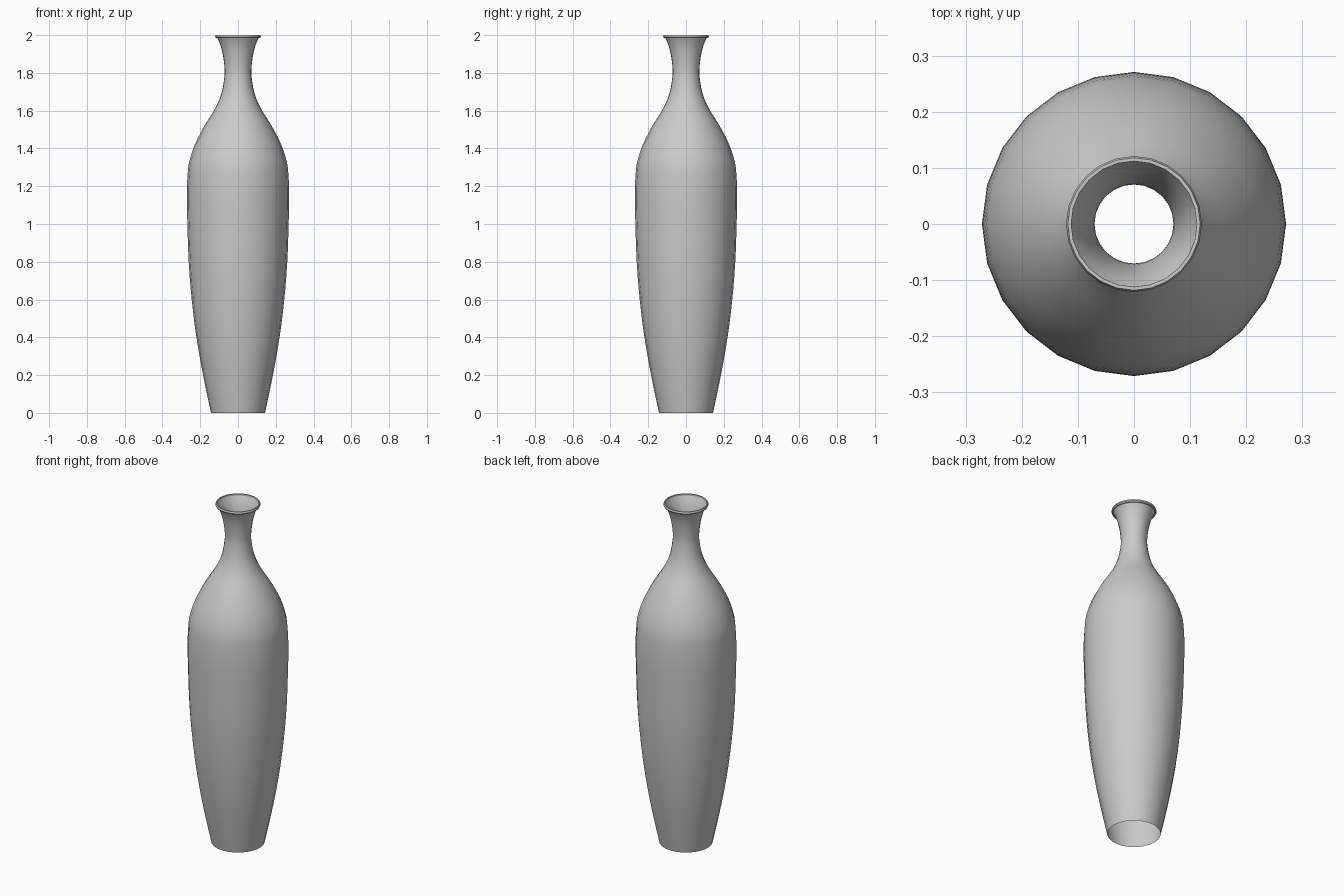
import bpy, bmesh, math

cube = bpy.data.objects.get("Cube")
if cube:
    bpy.data.objects.remove(cube)

SIDES = 24

# Plain grey glaze
glaze = bpy.data.materials.new("grey_glaze")
glaze.use_nodes = True
grey = (0.6, 0.6, 0.6, 1)
glaze.diffuse_color = grey
glaze.node_tree.nodes["Principled BSDF"].inputs["Base Color"].default_value = grey


def smooth_profile(pts, steps=3):
    """Catmull-Rom curve through (radius, height) points."""
    ext = [pts[0]] + pts + [pts[-1]]
    out = []
    for a, b, c, d in zip(ext, ext[1:], ext[2:], ext[3:]):
        for i in range(steps):
            t = i / steps
            out.append(tuple(
                0.5 * (2 * q + (r - p) * t + (2 * p - 5 * q + 4 * r - s) * t**2
                       + (3 * q - p - 3 * r + s) * t**3)
                for p, q, r, s in zip(a, b, c, d)))
    return out + [pts[-1]]


def lathe(name, profile, closed=False):
    """Revolve a profile about z, leaving the ends open."""
    bm = bmesh.new()
    rings = []
    for r, z in profile:
        rings.append([bm.verts.new((r * math.cos(a), r * math.sin(a), z))
                      for a in (2 * math.pi * k / SIDES for k in range(SIDES))])
    pairs = list(zip(rings, rings[1:]))
    if closed:
        pairs.append((rings[-1], rings[0]))
    for low, high in pairs:
        for k in range(SIDES):
            n = (k + 1) % SIDES
            bm.faces.new((low[k], low[n], high[n], high[k]))
    mesh = bpy.data.meshes.new(name)
    bm.to_mesh(mesh)
    bm.free()
    mesh.materials.append(glaze)
    obj = bpy.data.objects.new(name, mesh)
    bpy.context.collection.objects.link(obj)
    bpy.ops.object.select_all(action='DESELECT')
    obj.select_set(True)
    bpy.context.view_layer.objects.active = obj
    bpy.ops.object.shade_smooth_by_angle(angle=math.radians(35))
    return obj


# Body, shoulder and flared neck: a thin shell open at the foot and mouth
lathe("vase_body", smooth_profile([
    (0.143, 0), (0.185, 0.2), (0.22, 0.4), (0.245, 0.6), (0.261, 0.8),
    (0.268, 1.0), (0.271, 1.15), (0.267, 1.26), (0.258, 1.33), (0.229, 1.42),
    (0.178, 1.52), (0.122, 1.61), (0.088, 1.69), (0.073, 1.77), (0.071, 1.82),
    (0.079, 1.89), (0.094, 1.95), (0.112, 1.99)]))

# Thin lip around the mouth
lathe("mouth_lip", [(0.112, 1.984), (0.118, 1.984), (0.121, 1.99),
                    (0.118, 2.0), (0.112, 2.0)], closed=True)
